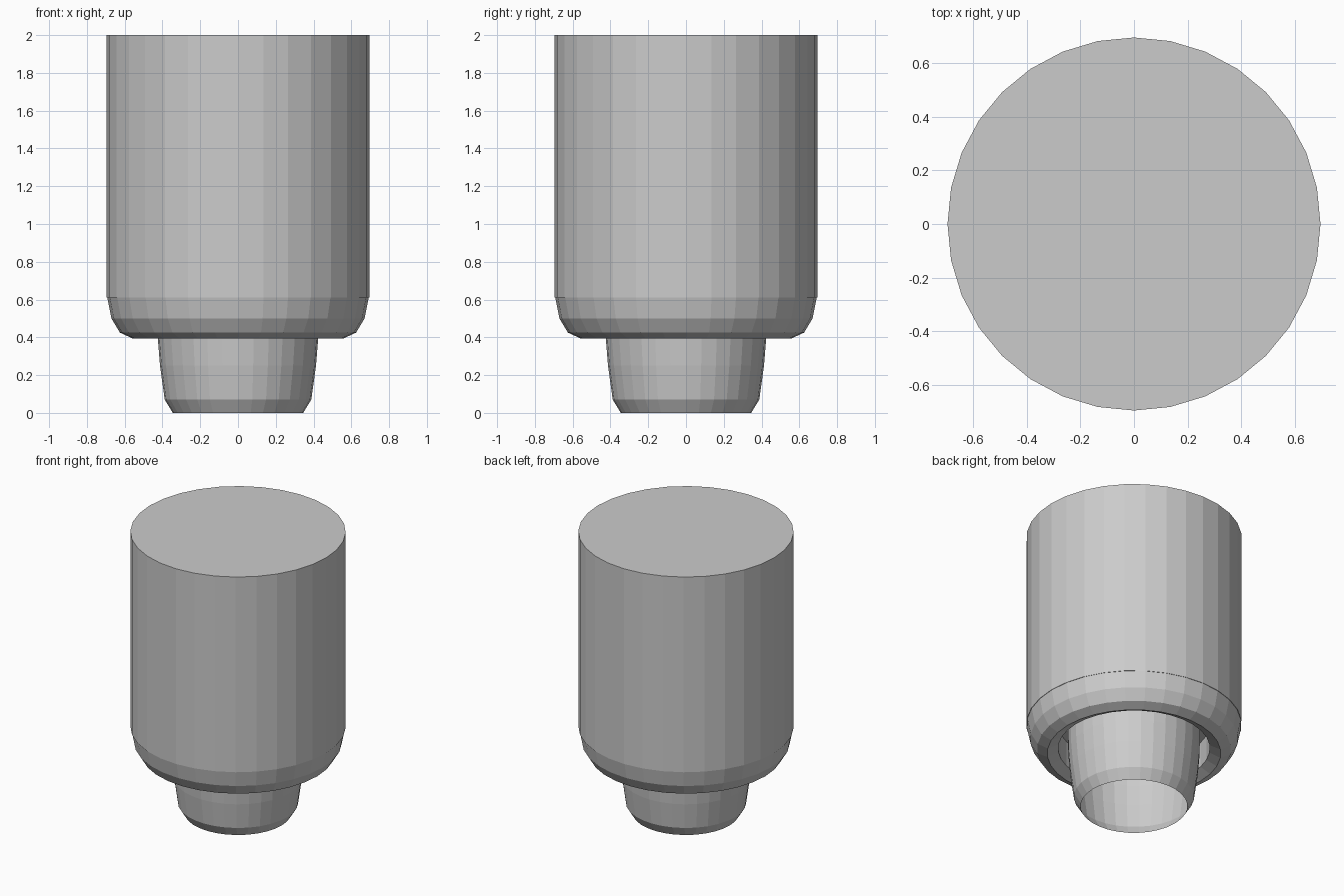
import bpy
import bmesh
from math import cos, sin, tau

if "Cube" in bpy.data.objects:
    bpy.data.objects.remove(bpy.data.objects["Cube"])

SIDES = 32


def lathe(name, profile, caps=()):
    """Spin (radius, z) points about z; caps lists ring indices to close."""
    bm = bmesh.new()
    rings = [[bm.verts.new((r * cos(tau * i / SIDES), r * sin(tau * i / SIDES), z))
              for i in range(SIDES)] for r, z in profile]
    for low, high in zip(rings, rings[1:]):
        for i in range(SIDES):
            j = (i + 1) % SIDES
            bm.faces.new((low[i], low[j], high[j], high[i]))
    for c in caps:
        bm.faces.new(rings[c])
    bmesh.ops.recalc_face_normals(bm, faces=bm.faces)
    mesh = bpy.data.meshes.new(name)
    bm.to_mesh(mesh)
    bm.free()
    obj = bpy.data.objects.new(name, mesh)
    bpy.context.collection.objects.link(obj)
    return obj


# Main cylinder, closed at both ends
lathe("main_body", [(0.695, 0.61), (0.695, 2.0)], caps=(0, -1))

# Rounded lower rim, turning inward to a recess around the neck
lathe("lower_rim", [(0.49, 0.61), (0.49, 0.43), (0.56, 0.395), (0.625, 0.425),
                    (0.67, 0.50), (0.692, 0.61)])

# Hollow tapered neck, open at the bottom
lathe("neck", [(0.345, 0.0), (0.388, 0.07), (0.413, 0.25), (0.425, 0.40), (0.43, 0.61)])
